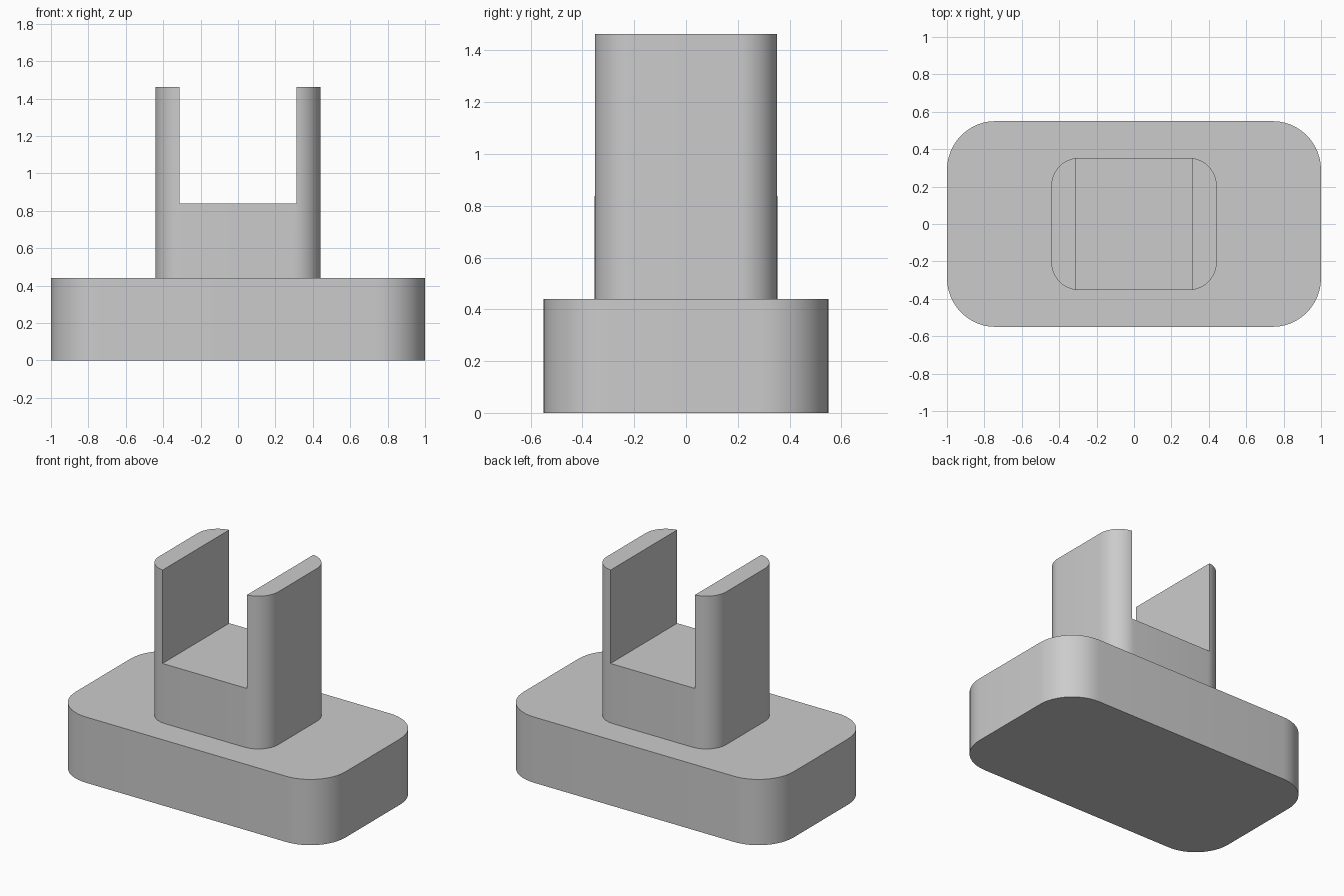
import bpy
import bmesh
import math
from mathutils import Matrix

default = bpy.data.objects.get("Cube")
if default:
    bpy.data.objects.remove(default, do_unlink=True)

grey = bpy.data.materials.new("light_grey")
grey.use_nodes = True
colour = (0.6, 0.6, 0.6, 1)
grey.diffuse_color = colour
grey.node_tree.nodes["Principled BSDF"].inputs["Base Color"].default_value = colour


def block(name, half_x, half_y, bottom, top, radius=0):
    """Upright box with optionally rounded vertical corners."""
    bm = bmesh.new()
    size = (2 * half_x, 2 * half_y, top - bottom, 1)
    place = Matrix.Translation((0, 0, (bottom + top) / 2)) @ Matrix.Diagonal(size)
    bmesh.ops.create_cube(bm, size=1, matrix=place)
    if radius:
        upright = [e for e in bm.edges
                   if abs(e.verts[0].co.z - e.verts[1].co.z) > 0.01]
        bmesh.ops.bevel(bm, geom=upright, offset=radius, segments=12,
                        profile=0.5, affect='EDGES')
    mesh = bpy.data.meshes.new(name)
    bm.to_mesh(mesh)
    bm.free()
    mesh.materials.append(grey)
    obj = bpy.data.objects.new(name, mesh)
    bpy.context.collection.objects.link(obj)
    return obj


def activate(obj):
    bpy.ops.object.select_all(action='DESELECT')
    obj.select_set(True)
    bpy.context.view_layer.objects.active = obj


# Broad base and the upright post standing on it
base = block("base", 1.0, 0.55, 0, 0.44, 0.26)
post = block("forked_post", 0.442, 0.353, 0.44, 1.463, 0.148)

# Slot running front to back through the top of the post
slot = block("slot_cutter", 0.312, 0.6, 0.838, 1.7)
slot.hide_render = True
cut = post.modifiers.new("slot", 'BOOLEAN')
cut.operation = 'DIFFERENCE'
cut.solver = 'EXACT'
cut.object = slot
activate(post)
bpy.ops.object.modifier_apply(modifier=cut.name)
bpy.data.objects.remove(slot, do_unlink=True)

# Smooth corners, crisp rims
for obj in (base, post):
    activate(obj)
    bpy.ops.object.shade_smooth_by_angle(angle=math.radians(30))
